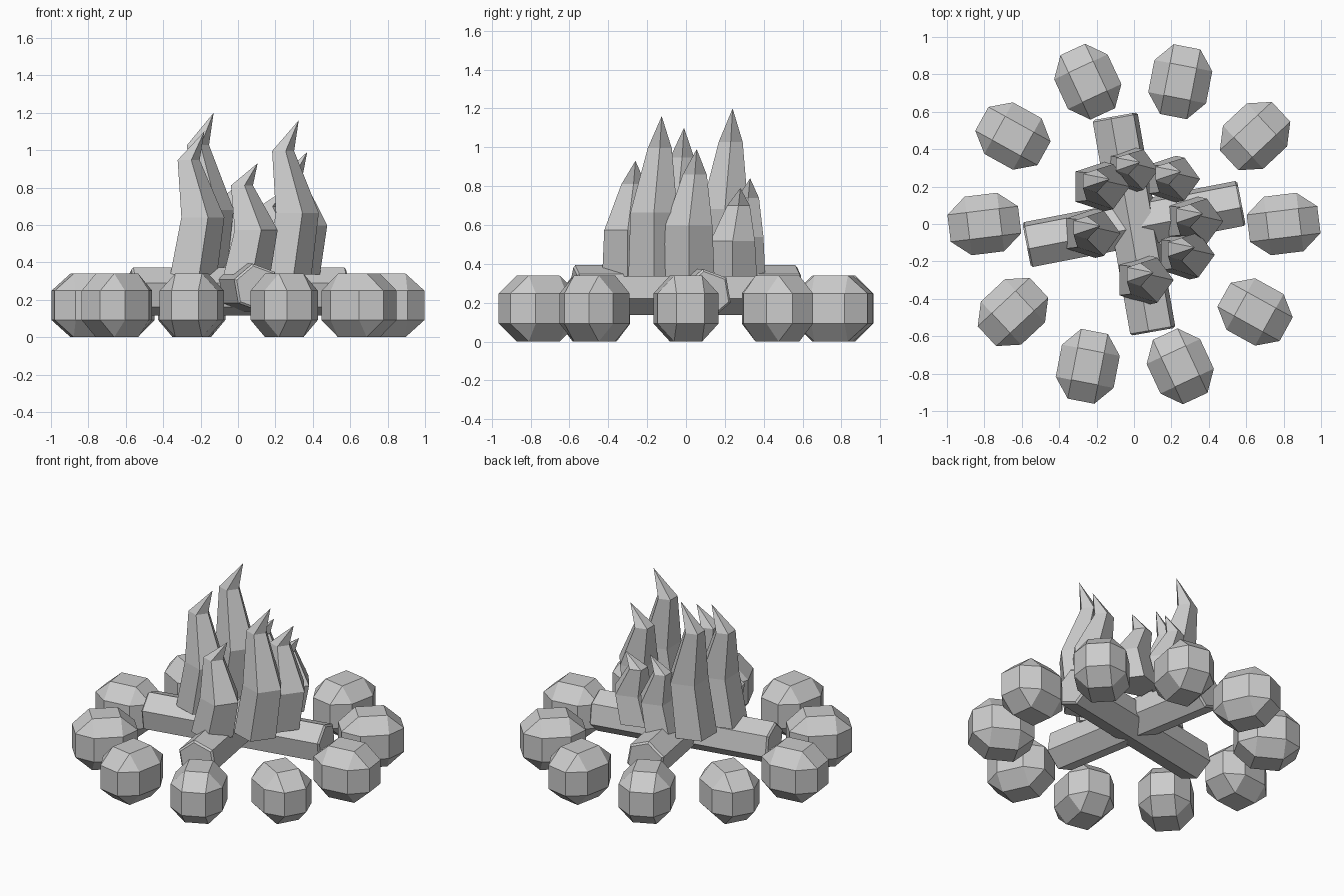
import bpy, bmesh, math
from mathutils import Matrix, Vector

old = bpy.data.objects.get("Cube")
if old:
    bpy.data.objects.remove(old, do_unlink=True)

grey = bpy.data.materials.new("plain grey")
grey.use_nodes = True
colour = (0.6, 0.6, 0.6, 1)
grey.diffuse_color = colour
grey.node_tree.nodes["Principled BSDF"].inputs["Base Color"].default_value = colour


def finish(bm, name):
    bmesh.ops.recalc_face_normals(bm, faces=bm.faces)
    mesh = bpy.data.meshes.new(name)
    bm.to_mesh(mesh)
    bm.free()
    mesh.materials.append(grey)
    obj = bpy.data.objects.new(name, mesh)
    bpy.context.collection.objects.link(obj)
    return obj


def loft(name, rings, sides, tip=None):
    """Skin rings of (centre, radius), closing the top with a point or a cap."""
    bm = bmesh.new()
    loops = []
    for centre, radius in rings:
        loops.append([bm.verts.new(Vector(centre) + radius * Vector(
            (math.cos(math.tau * i / sides), math.sin(math.tau * i / sides), 0)))
            for i in range(sides)])
    for low, high in zip(loops, loops[1:]):
        for i in range(sides):
            j = (i + 1) % sides
            bm.faces.new((low[i], low[j], high[j], high[i]))
    bm.faces.new(loops[0])
    if tip:
        point = bm.verts.new(tip)
        for i in range(sides):
            bm.faces.new((loops[-1][i], loops[-1][(i + 1) % sides], point))
    else:
        bm.faces.new(loops[-1])
    return finish(bm, name)


# Ring of chamfered stones
for k in range(10):
    bm = bmesh.new()
    bmesh.ops.create_cube(bm, size=1)
    bmesh.ops.bevel(bm, geom=bm.edges[:], offset=0.27, segments=1, affect='EDGES')
    bmesh.ops.scale(bm, vec=(0.38, 0.315, 0.34), verts=bm.verts)
    angle = math.radians(36 * k)
    stone = finish(bm, f"stone_{k + 1}")
    stone.location = (0.8 * math.cos(angle), 0.8 * math.sin(angle), 0.17)
    stone.rotation_euler.z = angle + math.radians(7)

# Two crossed six-sided logs with slightly chamfered ends
for name, heading, z in (("log_lengthwise", -80, 0.265), ("log_crosswise", 11, 0.245)):
    r = 0.13
    log = loft(name, [((0, 0, -0.585), r * 0.9), ((0, 0, -0.575), r),
                      ((0, 0, 0.575), r), ((0, 0, 0.585), r * 0.9)], 6)
    log.data.transform(Matrix.Rotation(math.pi / 2, 4, 'Y') @ Matrix.Rotation(math.radians(10), 4, 'Z'))
    log.location.z = z
    log.rotation_euler.z = math.radians(heading)

# Five-sided curling flames: base x, base y, tip height, girth
flames = [(-0.2, 0.2, 1.2, 1), (-0.25, -0.05, 1.1, 1), (0.035, -0.3, 0.93, 1),
          (0.255, -0.165, 1.16, 1), (0.3, 0.015, 0.99, 1),
          (0.185, 0.24, 0.79, 0.95), (-0.03, 0.29, 0.84, 0.9)]
base = 0.335
for n, (x, y, top, g) in enumerate(flames):
    h = top - base
    loft(f"flame_{n + 1}", [((x, y, base), 0.138 * g),
                            ((x + 0.05 * g, y, base + 0.4 * h), 0.127 * g),
                            ((x - 0.02 * g, y + 0.03, base + 0.8 * h), 0.065 * g)],
         5, (x + 0.07 * g, y + 0.04, top))
